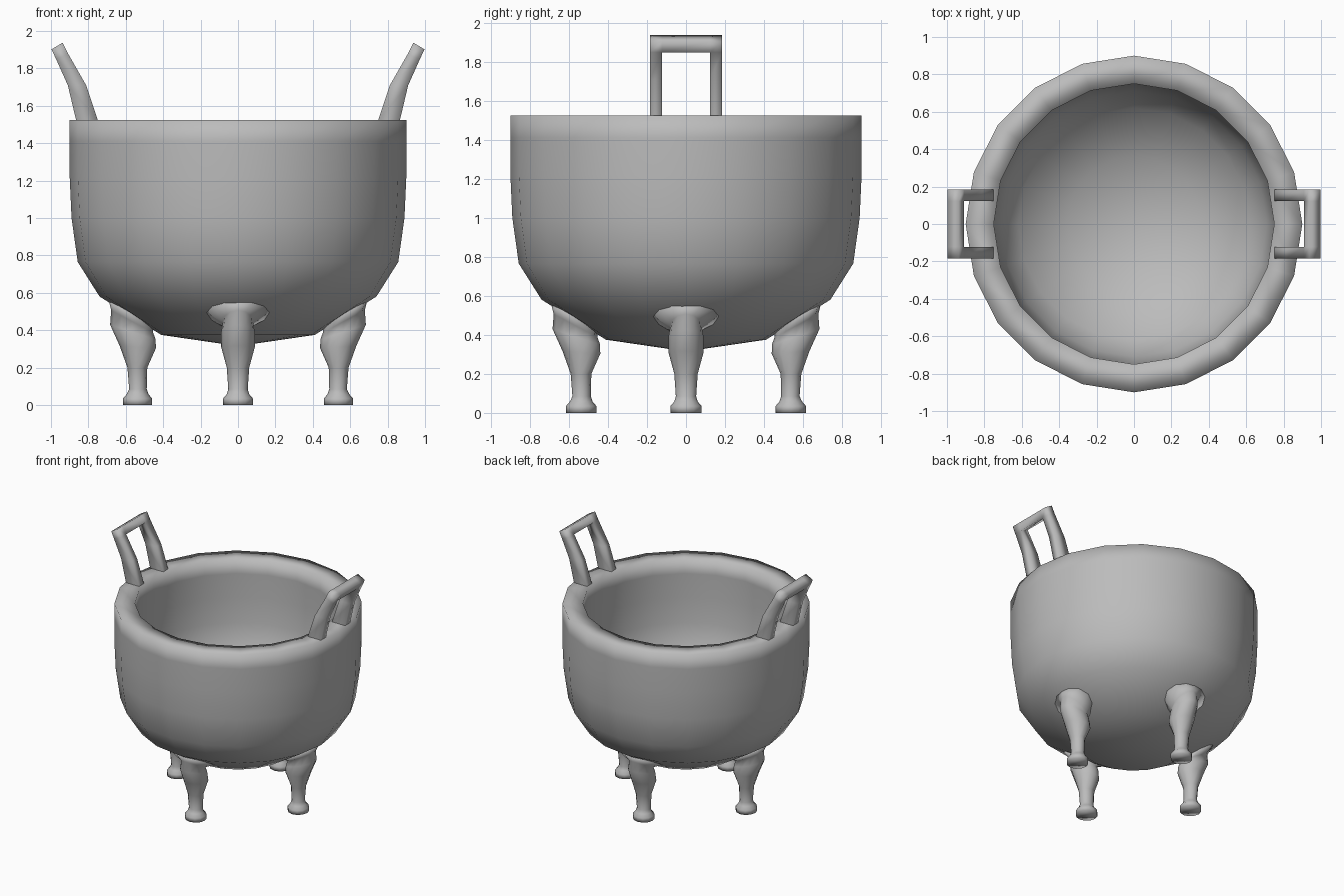
import bpy, bmesh
from math import sin, cos, pi, radians

cube = bpy.data.objects.get("Cube")
if cube:
    bpy.data.objects.remove(cube)

metal = bpy.data.materials.new("grey metal")
metal.use_nodes = True
grey = (0.5, 0.5, 0.5, 1)
metal.diffuse_color = grey
metal.node_tree.nodes["Principled BSDF"].inputs["Base Color"].default_value = grey


def finish(name, bm, turn=0):
    """Turn a bmesh into a smooth metal object, rotated about the pot's axis."""
    bmesh.ops.recalc_face_normals(bm, faces=bm.faces)
    for f in bm.faces:
        f.smooth = True
    mesh = bpy.data.meshes.new(name)
    bm.to_mesh(mesh)
    bm.free()
    mesh.materials.append(metal)
    obj = bpy.data.objects.new(name, mesh)
    obj.rotation_euler.z = turn
    bpy.context.scene.collection.objects.link(obj)


def bridge(bm, a, b):
    n = len(a)
    for i in range(n):
        j = (i + 1) % n
        bm.faces.new((a[i], a[j], b[j], b[i]))


# Bowl: outer wall, flat rim and inner wall turned around the axis
def bowl():
    profile = [(0.41, 0.375), (0.74, 0.58), (0.857, 0.765), (0.89, 1.0),
               (0.9, 1.22), (0.9, 1.41), (0.9, 1.525), (0.75, 1.525),
               (0.75, 1.41), (0.75, 1.22), (0.74, 1.02), (0.71, 0.84),
               (0.62, 0.7), (0.36, 0.52)]
    sides = 20
    bm = bmesh.new()
    rings = [[bm.verts.new((r * cos(2 * pi * i / sides), r * sin(2 * pi * i / sides), z))
              for i in range(sides)] for r, z in profile]
    for a, b in zip(rings, rings[1:]):
        bridge(bm, a, b)
    for ring, z in ((rings[0], 0.315), (rings[-1], 0.46)):
        tip = bm.verts.new((0, 0, z))
        for i in range(sides):
            bm.faces.new((ring[i], ring[(i + 1) % sides], tip))
    finish("bowl", bm)


# Leg: elliptical rings from foot to the flare against the bowl
def leg(name, turn):
    # centre radius, height, half depth, half width, tilt
    stations = [(0.537, 0, 0.078, 0.08, 0), (0.537, 0.035, 0.078, 0.08, 0),
                (0.537, 0.058, 0.058, 0.06, 0), (0.535, 0.085, 0.047, 0.052, 0),
                (0.538, 0.2, 0.053, 0.06, 0), (0.536, 0.31, 0.097, 0.09, 4),
                (0.562, 0.39, 0.128, 0.09, 18), (0.566, 0.447, 0.127, 0.08, 28),
                (0.575, 0.495, 0.14, 0.17, 32)]
    sides = 12
    bm = bmesh.new()
    rings = []
    for r, z, depth, width, tilt in stations:
        t = radians(tilt)
        ring = []
        for i in range(sides):
            a = 2 * pi * i / sides
            d = depth * cos(a)
            ring.append(bm.verts.new((r + d * cos(t), width * sin(a), z + d * sin(t))))
        rings.append(ring)
    for a, b in zip(rings, rings[1:]):
        bridge(bm, a, b)
    bm.faces.new(rings[0])
    bm.faces.new(rings[-1])
    finish(name, bm, turn)


# Handle: two curved uprights joined by a bar, made as a U of connected blocks
def handle(name, turn):
    # (inner x, z), (outer x, z) from rim to top
    levels = [((0.762, 1.48), (0.86, 1.48)), ((0.75, 1.525), (0.866, 1.525)),
              ((0.812, 1.71), (0.91, 1.71)), ((0.908, 1.878), (0.972, 1.848)),
              ((0.938, 1.937), (0.997, 1.902))]
    ys = (-0.185, -0.122, 0.122, 0.185)
    top = len(levels) - 2
    cells = {(i, j) for i in range(top + 1) for j in (0, 2)} | {(top, 1)}
    bm = bmesh.new()
    grid = {}

    def v(i, j, k):
        if (i, j, k) not in grid:
            x, z = levels[i][k]
            grid[i, j, k] = bm.verts.new((x, ys[j], z))
        return grid[i, j, k]

    for i, j in cells:
        for k in (0, 1):
            bm.faces.new((v(i, j, k), v(i + 1, j, k), v(i + 1, j + 1, k), v(i, j + 1, k)))
        edges = {(i - 1, j): ((i, j), (i, j + 1)),
                 (i + 1, j): ((i + 1, j), (i + 1, j + 1)),
                 (i, j - 1): ((i, j), (i + 1, j)),
                 (i, j + 1): ((i, j + 1), (i + 1, j + 1))}
        for neighbour, (p, q) in edges.items():
            if neighbour not in cells:
                bm.faces.new((v(*p, 0), v(*q, 0), v(*q, 1), v(*p, 1)))
    finish(name, bm, turn)


bowl()
for n, side in enumerate(("left", "back", "right", "front")):
    leg(side + "_leg", n * pi / 2)
handle("left_handle", 0)
handle("right_handle", pi)
